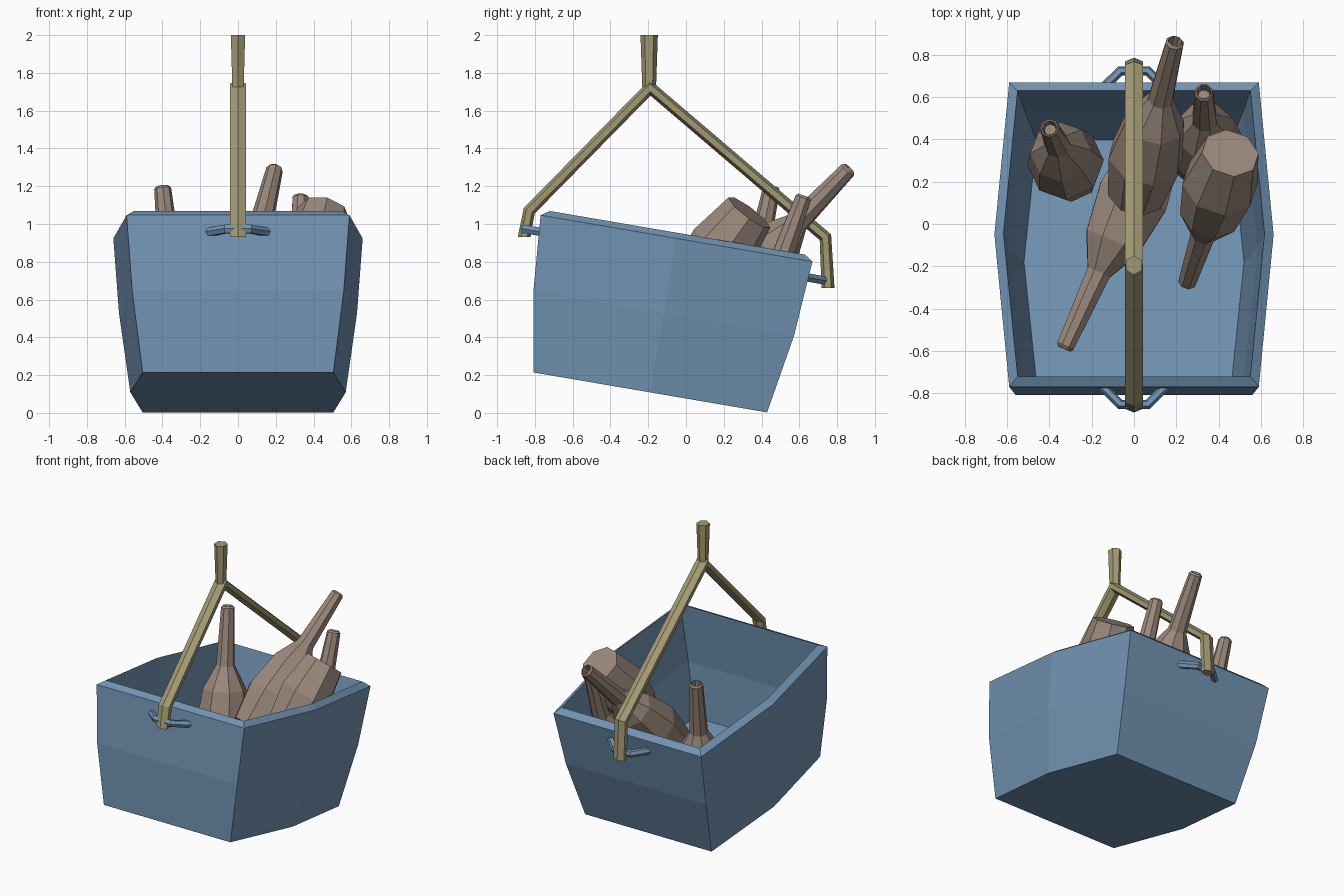
import bpy, bmesh, math
from mathutils import Vector, Matrix

if "Cube" in bpy.data.objects:
    bpy.data.objects.remove(bpy.data.objects["Cube"])

TILT = Matrix.Rotation(math.radians(-9.7), 4, 'X')
MID = -0.205          # centre of the box along its own tilted length


def material(name, rgb):
    m = bpy.data.materials.new(name)
    m.diffuse_color = (*rgb, 1)
    m.use_nodes = True
    m.node_tree.nodes["Principled BSDF"].inputs["Base Color"].default_value = m.diffuse_color
    return m


BLUE = material("painted_blue", (0.17, 0.30, 0.46))
BROWN = material("clay_brown", (0.33, 0.25, 0.20))
ROPE = material("rope_tan", (0.36, 0.32, 0.17))


def skin(name, rings, mat, matrix=Matrix()):
    """Bridge a list of equal-sized rings and cap both ends."""
    bm = bmesh.new()
    rows = [[bm.verts.new(p) for p in r] for r in rings]
    n = len(rows[0])
    for a, b in zip(rows, rows[1:]):
        for i in range(n):
            j = (i + 1) % n
            bm.faces.new((a[i], a[j], b[j], b[i]))
    bm.faces.new(rows[0][::-1])
    bm.faces.new(rows[-1])
    bmesh.ops.transform(bm, matrix=matrix, verts=bm.verts)
    bmesh.ops.recalc_face_normals(bm, faces=bm.faces)
    me = bpy.data.meshes.new(name)
    bm.to_mesh(me)
    bm.free()
    me.materials.append(mat)
    ob = bpy.data.objects.new(name, me)
    bpy.context.collection.objects.link(ob)
    return ob


def sweep(name, path, side, w_side, w_norm, mat, matrix=Matrix(), end_normal=None):
    """Mitred six-sided strip along a flat path; side is the path plane's normal."""
    path = [Vector(p) for p in path]
    side = Vector(side)
    dirs = [(b - a).normalized() for a, b in zip(path, path[1:])]
    norms = [side.cross(d).normalized() for d in dirs]
    rings = []
    for i, p in enumerate(path):
        first, last = norms[max(i - 1, 0)], norms[min(i, len(norms) - 1)]
        n = (first + last).normalized()
        n = n / n.dot(last)
        if end_normal and i in (0, len(path) - 1):
            e = Vector(end_normal)
            n = e * math.copysign(1.1, n.dot(e))
        rings.append([p + n * w_norm * math.cos(k * math.pi / 3)
                      + side * w_side * math.sin(k * math.pi / 3) / math.sin(math.pi / 3)
                      for k in range(6)])
    return skin(name, rings, mat, matrix)


# Box: outer wall up, over the rim, inner wall down to the floor
def box_ring(corner, middle, half, v):
    pts = [(corner, -half), (middle, 0), (corner, half)]
    pts += [(-x, y) for x, y in reversed(pts)]
    return [(x, MID + y, v) for x, y in pts]


skin("tilted_box", [box_ring(*r) for r in (
    (0.505, 0.57, 0.628, 0.075),
    (0.56, 0.63, 0.70, 0.50),
    (0.59, 0.66, 0.73, 0.902),
    (0.55, 0.617, 0.685, 0.932),
    (0.515, 0.583, 0.655, 0.51),
    (0.46, 0.52, 0.585, 0.13))], BLUE, TILT)

# Bent handles on the front and back walls
for label, s in (("front", -1), ("back", 1)):
    path = [(x, MID + s * y, 0.815) for x, y in
            ((-0.165, 0.70), (-0.065, 0.80), (0.065, 0.80), (0.165, 0.70))]
    sweep(label + "_handle", path, (0, 0, 1), 0.022, 0.022, BLUE, TILT)

# Sling rope from handle to handle, and the hanging rope above it
sweep("sling_rope", [(0, -0.857, 0.93), (0, -0.83, 1.07), (0, -0.19, 1.722),
                     (0, 0.738, 0.93), (0, 0.752, 0.66)],
      (1, 0, 0), 0.042, 0.031, ROPE, end_normal=(0, 1, 0))
skin("hanging_rope", [[(w * 0.95 * math.sin(k * math.pi / 3),
                        -0.195 + w * math.cos(k * math.pi / 3), z) for k in range(6)]
                      for w, z in ((0.036, 1.71), (0.046, 2.0))], ROPE)


# Bottles: (distance from mouth as a share of length, radius)
PROFILE = ((0.05, 0.028), (0.0, 0.034), (0.012, 0.045), (0.38, 0.062), (0.53, 0.145),
           (0.76, 0.182), (1.0, 0.138))


def bottle(name, base, tip):
    base, tip = Vector(base), Vector(tip)
    axis = base - tip
    rot = axis.to_track_quat('Z', 'Y').to_matrix().to_4x4()
    rings = [[(r * math.cos((k + 0.5) * math.pi / 4), r * math.sin((k + 0.5) * math.pi / 4),
               t * axis.length) for k in range(8)] for t, r in PROFILE]
    skin(name, rings, BROWN, Matrix.Translation(tip) @ rot)


bottle("leaning_bottle", (0.01, 0.14, 0.54), (0.195, 0.865, 1.295))
bottle("lying_bottle", (0.10, 0.36, 0.33), (-0.33, -0.59, 0.40))
bottle("standing_bottle", (-0.30, 0.24, 0.18), (-0.40, 0.455, 1.20))
bottle("back_bottle", (0.34, 0.28, 0.20), (0.33, 0.625, 1.15))
bottle("upturned_bottle", (0.455, 0.335, 1.06), (0.25, -0.28, 0.25))
